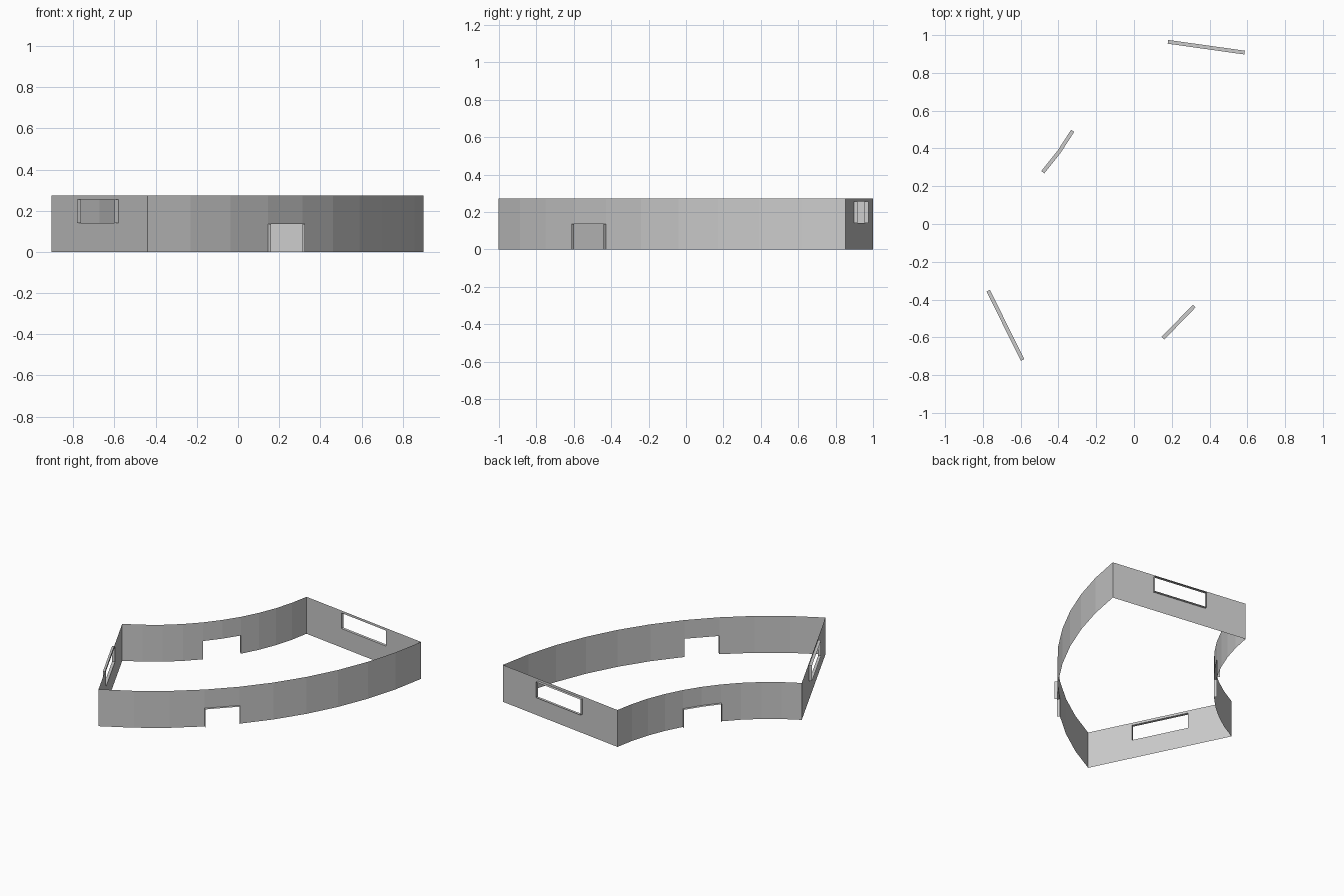
import bpy
import bmesh
from math import radians, cos, sin
from mathutils import Vector

if "Cube" in bpy.data.objects:
    bpy.data.objects.remove(bpy.data.objects["Cube"])

CENTRE = Vector((-1.525, 1.194))
INNER, OUTER = 1.40, 2.45
START, END = -63.7, -8.0
FACETS = 10
HEIGHT, DOOR_TOP = 0.273, 0.135
SILL, HEAD = 0.14, 0.255
DEPTH = 0.02

grey = bpy.data.materials.new("plain_grey")
grey.use_nodes = True
colour = (0.6, 0.6, 0.6, 1)
grey.diffuse_color = colour
grey.node_tree.nodes["Principled BSDF"].inputs["Base Color"].default_value = colour


def arc(radius):
    angles = [radians(START + (END - START) * i / FACETS) for i in range(FACETS + 1)]
    return [CENTRE + radius * Vector((cos(a), sin(a))) for a in angles]


def quad(bm, *points):
    bm.faces.new([bm.verts.new(p) for p in points])


def panel(bm, p, q, low, high):
    """Upright sheet from p to q."""
    quad(bm, (*p, low), (*q, low), (*q, high), (*p, high))


def outward(path):
    """Points of the path pushed out of the room by the reveal depth."""
    normals = [Vector((b.y - a.y, a.x - b.x)).normalized() for a, b in zip(path, path[1:])]
    sides = zip([normals[0]] + normals, normals + [normals[-1]])
    return [p + DEPTH * (m + n).normalized() for p, (m, n) in zip(path, sides)]


def make(name, build):
    bm = bmesh.new()
    build(bm)
    bmesh.ops.remove_doubles(bm, verts=bm.verts, dist=0.0001)
    mesh = bpy.data.meshes.new(name)
    bm.to_mesh(mesh)
    bm.free()
    mesh.materials.append(grey)
    bpy.context.collection.objects.link(bpy.data.objects.new(name, mesh))


def reveal(name, path, low, high, has_sill):
    """Thin lining that stands out around an opening."""
    out = outward(path)

    def build(bm):
        for i in range(len(path) - 1):
            a, b, c, d = path[i], path[i + 1], out[i + 1], out[i]
            quad(bm, (*a, high), (*d, high), (*c, high), (*b, high))
            if has_sill:
                quad(bm, (*a, low), (*b, low), (*c, low), (*d, low))
        panel(bm, path[0], out[0], low, high)
        panel(bm, out[-1], path[-1], low, high)

    make(name, build)


def curved_wall(name, path, first, last):
    """Faceted wall with a doorway through facets first to last."""
    def build(bm):
        for i in range(FACETS):
            low = DOOR_TOP if first <= i <= last else 0
            panel(bm, path[i], path[i + 1], low, HEIGHT)

    make(name + "_wall", build)
    reveal(name + "_door_lining", path[first:last + 2], 0, DOOR_TOP, False)


def end_wall(name, p, q):
    """Straight wall with a central window."""
    half = (q - p).normalized() * 0.205
    middle = (p + q) / 2
    a, b = middle - half, middle + half

    def build(bm):
        for s, e in ((p, a), (a, b), (b, q)):
            panel(bm, s, e, 0, SILL)
            panel(bm, s, e, HEAD, HEIGHT)
        panel(bm, p, a, SILL, HEAD)
        panel(bm, b, q, SILL, HEAD)

    make(name + "_wall", build)
    reveal(name + "_window_lining", [a, b], SILL, HEAD, True)


# Walls, walked anticlockwise around the room
outer = arc(OUTER)
inner = arc(INNER)[::-1]
curved_wall("outer_curved", outer, 3, 3)
end_wall("back_end", outer[-1], inner[0])
curved_wall("inner_curved", inner, 4, 5)
end_wall("front_end", inner[-1], outer[0])
